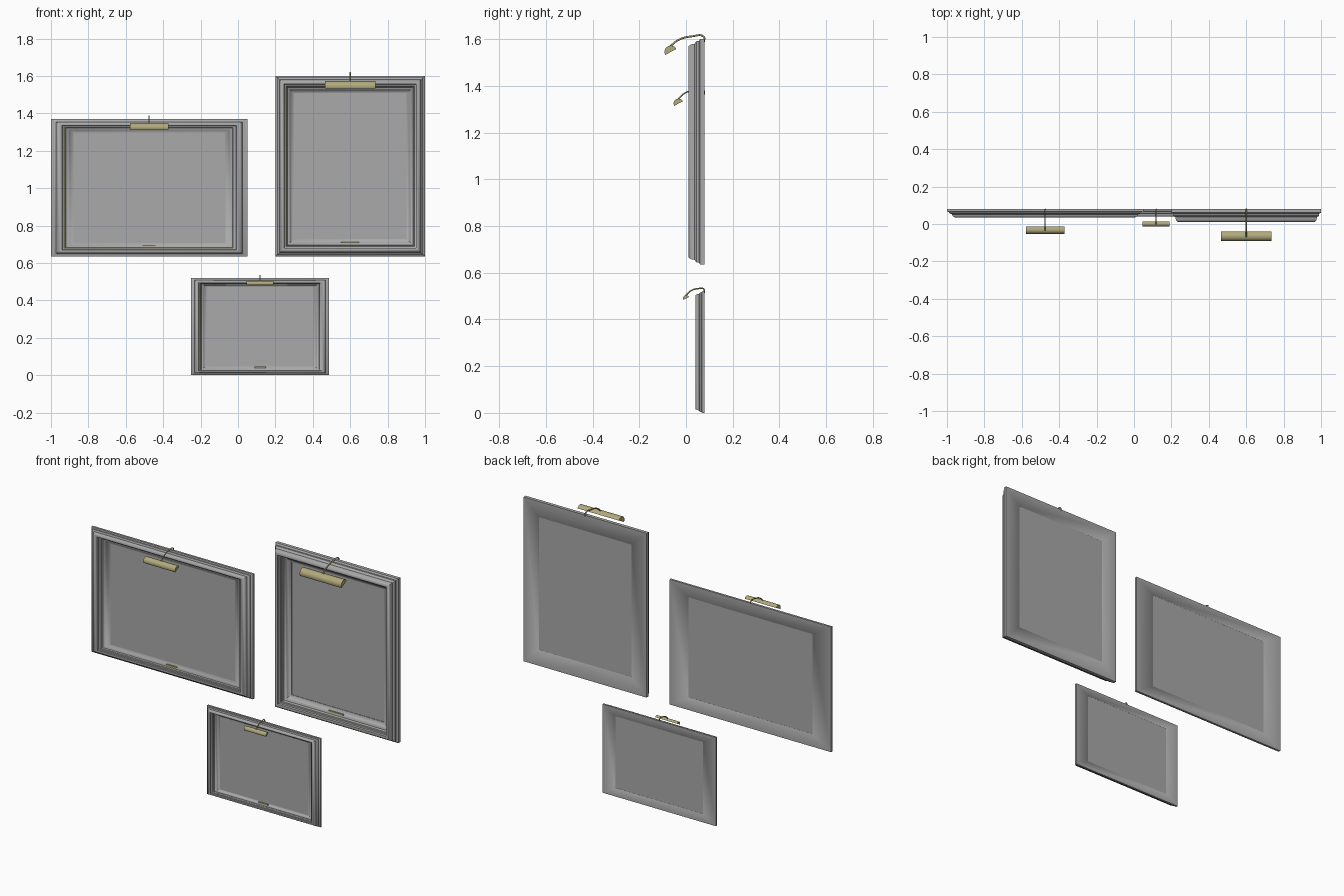
import bpy, bmesh, math
from mathutils import Vector

if "Cube" in bpy.data.objects:
    bpy.data.objects.remove(bpy.data.objects["Cube"], do_unlink=True)

BACK = 0.08


def material(name, r, g, b):
    m = bpy.data.materials.new(name)
    m.use_nodes = True
    m.diffuse_color = (r, g, b, 1)
    m.node_tree.nodes["Principled BSDF"].inputs["Base Color"].default_value = (r, g, b, 1)
    return m


GREY = material("neutral grey", 0.40, 0.40, 0.40)
BRASS = material("aged brass", 0.44, 0.40, 0.20)


def finish(name, bm, mats, angle=40):
    bmesh.ops.recalc_face_normals(bm, faces=bm.faces)
    me = bpy.data.meshes.new(name)
    bm.to_mesh(me)
    bm.free()
    for m in mats:
        me.materials.append(m)
    me.shade_smooth()
    me.set_sharp_from_angle(angle=math.radians(angle))
    ob = bpy.data.objects.new(name, me)
    bpy.context.collection.objects.link(ob)
    return ob


# Moulding section: (share of border width inwards, share of depth forwards)
MOULDING = [(0, 0), (0, .28), (.10, .36), (.10, .5), (.17, .58), (.22, .62),
            (.25, .84), (.32, .97), (.40, 1), (.48, .95), (.50, .78),
            (.58, .74), (.60, .66), (.625, .64), (.66, .45), (.76, .38),
            (.80, .28), (.95, .15), (1, .12), (1, 0)]
GOLD_STEP = 12


def frame(name, x0, x1, z0, z1, bx, bz, depth):
    bm = bmesh.new()
    rings = []
    for t, f in MOULDING:
        dx, dz, y = t * bx, t * bz, BACK - f * depth
        rings.append([bm.verts.new((x, y, z)) for x, z in
                      ((x0 + dx, z0 + dz), (x1 - dx, z0 + dz),
                       (x1 - dx, z1 - dz), (x0 + dx, z1 - dz))])
    n = len(rings)
    for i in range(n):
        a, b = rings[i], rings[(i + 1) % n]
        for k in range(4):
            j = (k + 1) % 4
            f = bm.faces.new((a[k], a[j], b[j], b[k]))
            f.material_index = int(i == GOLD_STEP)
    ob = finish(name, bm, [GREY, BRASS])
    # Soften the inner back edge
    inner = {id_ for id_ in range((n - 1) * 4, n * 4)}
    for e in ob.data.edges:
        if set(e.vertices) <= inner:
            e.use_edge_sharp = False


def box(name, lo, hi, mat):
    bm = bmesh.new()
    bmesh.ops.create_cube(bm, size=1)
    lo, hi = Vector(lo), Vector(hi)
    for v in bm.verts:
        v.co = (lo + hi) / 2 + v.co * (hi - lo)
    finish(name, bm, [mat])


def lamp_shade(name, x0, x1, cy, cz, r):
    # Half cylinder with its flat side tilted towards the picture
    bm = bmesh.new()
    ends = []
    for x in (x0, x1):
        ring = []
        for i in range(13):
            a = math.radians(28 + 180 * i / 12)
            ring.append(bm.verts.new((x, cy + r * math.cos(a), cz + r * math.sin(a))))
        bm.faces.new(ring)
        ends.append(ring)
    a, b = ends
    for i in range(13):
        j = (i + 1) % 13
        bm.faces.new((a[i], a[j], b[j], b[i]))
    finish(name, bm, [BRASS])


def lamp_arm(name, x, points, radius):
    cu = bpy.data.curves.new(name, "CURVE")
    cu.dimensions = "3D"
    cu.bevel_depth = radius
    cu.bevel_resolution = 2
    cu.resolution_u = 6
    cu.use_fill_caps = True
    sp = cu.splines.new("BEZIER")
    sp.bezier_points.add(len(points) - 1)
    for p, (y, z) in zip(sp.bezier_points, points):
        p.co = (x, y, z)
        p.handle_left_type = p.handle_right_type = "AUTO"
    cu.materials.append(BRASS)
    bpy.context.collection.objects.link(bpy.data.objects.new(name, cu))


def picture(label, x0, x1, z0, z1, bx, bz, depth, shade, arm_radius, plaque):
    frame(label + "_frame", x0, x1, z0, z1, bx, bz, depth)
    lap = 0.002
    box(label + "_canvas", (x0 + bx - lap, BACK - 0.006, z0 + bz - lap),
        (x1 - bx + lap, BACK - 0.002, z1 - bz + lap), GREY)
    # Picture light hooked over the top rail
    cx = (x0 + x1) / 2
    half, cy, cz, r = shade
    lamp_shade(label + "_lamp_shade", cx - half, cx + half, cy, cz, r)
    top, tip = z1 + 0.012, (cy - r * 0.2, cz + r * 0.8)
    span = BACK - tip[0]
    lamp_arm(label + "_lamp_arm", cx,
             [(BACK - 0.003, z1 - 0.012), (BACK - 0.004, top - 0.002),
              (BACK - span * 0.35, top), (BACK - span * 0.75, top - (top - tip[1]) * 0.35),
              tip], arm_radius)
    # Title plate on the lower rail
    w, pz = plaque
    y = BACK - depth * 0.36
    box(label + "_title_plate", (cx - w, y - 0.004, pz - 0.004),
        (cx + w, y + 0.004, pz + 0.004), BRASS)


picture("wide", -1.0, 0.05, 0.635, 1.37, 0.122, 0.073, 0.045,
        (0.103, -0.032, 1.324, 0.021), 0.003, (0.035, 0.691))
picture("tall", 0.2, 1.0, 0.635, 1.60, 0.098, 0.092, 0.07,
        (0.135, -0.065, 1.545, 0.027), 0.004, (0.048, 0.708))
picture("small", -0.25, 0.487, 0.0, 0.52, 0.083, 0.048, 0.04,
        (0.072, 0.001, 0.490, 0.014), 0.003, (0.03, 0.042))
